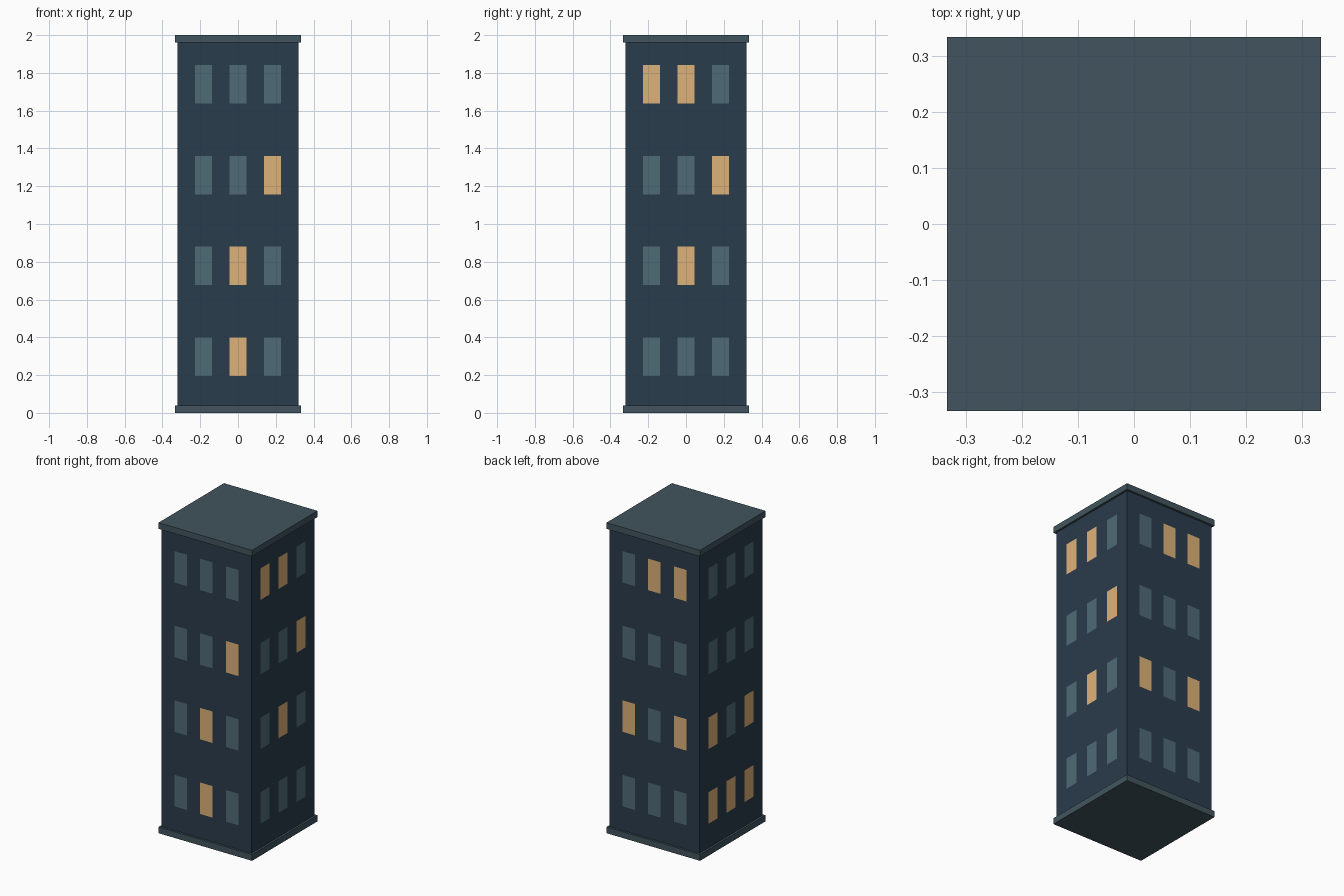
import bpy, bmesh
from math import pi
from mathutils import Matrix, Vector

if "Cube" in bpy.data.objects:
    bpy.data.objects.remove(bpy.data.objects["Cube"])


def material(name, rgb):
    m = bpy.data.materials.new(name)
    m.diffuse_color = (*rgb, 1)
    m.use_nodes = True
    m.node_tree.nodes["Principled BSDF"].inputs["Base Color"].default_value = m.diffuse_color
    return m


WALL = material("wall_navy", (0.023, 0.045, 0.072))
TRIM = material("trim_slate", (0.054, 0.091, 0.112))
DARK = material("glass_dark", (0.080, 0.147, 0.181))
LIT = material("glass_lit", (0.73, 0.445, 0.188))


def box(name, width, z0, z1, mat):
    bpy.ops.mesh.primitive_cube_add(size=1, location=(0, 0, (z0 + z1) / 2))
    ob = bpy.context.object
    ob.name = name
    ob.scale = (width, width, z1 - z0)
    bpy.ops.object.transform_apply(location=False, rotation=False, scale=True)
    ob.data.materials.append(mat)


# Tower body with base and roof slabs
box("tower_walls", 0.64, 0.04, 1.96, WALL)
box("base_slab", 0.666, 0.0, 0.04, TRIM)
box("roof_slab", 0.666, 1.96, 2.0, TRIM)

# Lit windows per side, rows bottom to top, columns left to right from outside
SIDES = {
    "front": ["010", "010", "001", "000"],
    "right": ["000", "010", "001", "110"],
    "back": ["000", "101", "000", "011"],
    "left": ["111", "101", "000", "000"],
}
W, H, OUT = 0.045, 0.1015, 0.3215

# One object of flat window panes for each side
for k, (side, rows) in enumerate(SIDES.items()):
    bm = bmesh.new()
    turn = Matrix.Rotation(k * pi / 2, 4, 'Z')
    for r, row in enumerate(rows):
        for c, flag in enumerate(row):
            x, z = (c - 1) * 0.183, 0.298 + 0.4805 * r
            corners = [(x - W, z - H), (x + W, z - H), (x + W, z + H), (x - W, z + H)]
            face = bm.faces.new([bm.verts.new(turn @ Vector((u, -OUT, v))) for u, v in corners])
            face.material_index = int(flag)
    mesh = bpy.data.meshes.new(side + "_windows")
    bm.to_mesh(mesh)
    bm.free()
    mesh.materials.append(DARK)
    mesh.materials.append(LIT)
    bpy.context.collection.objects.link(bpy.data.objects.new(side + "_windows", mesh))
